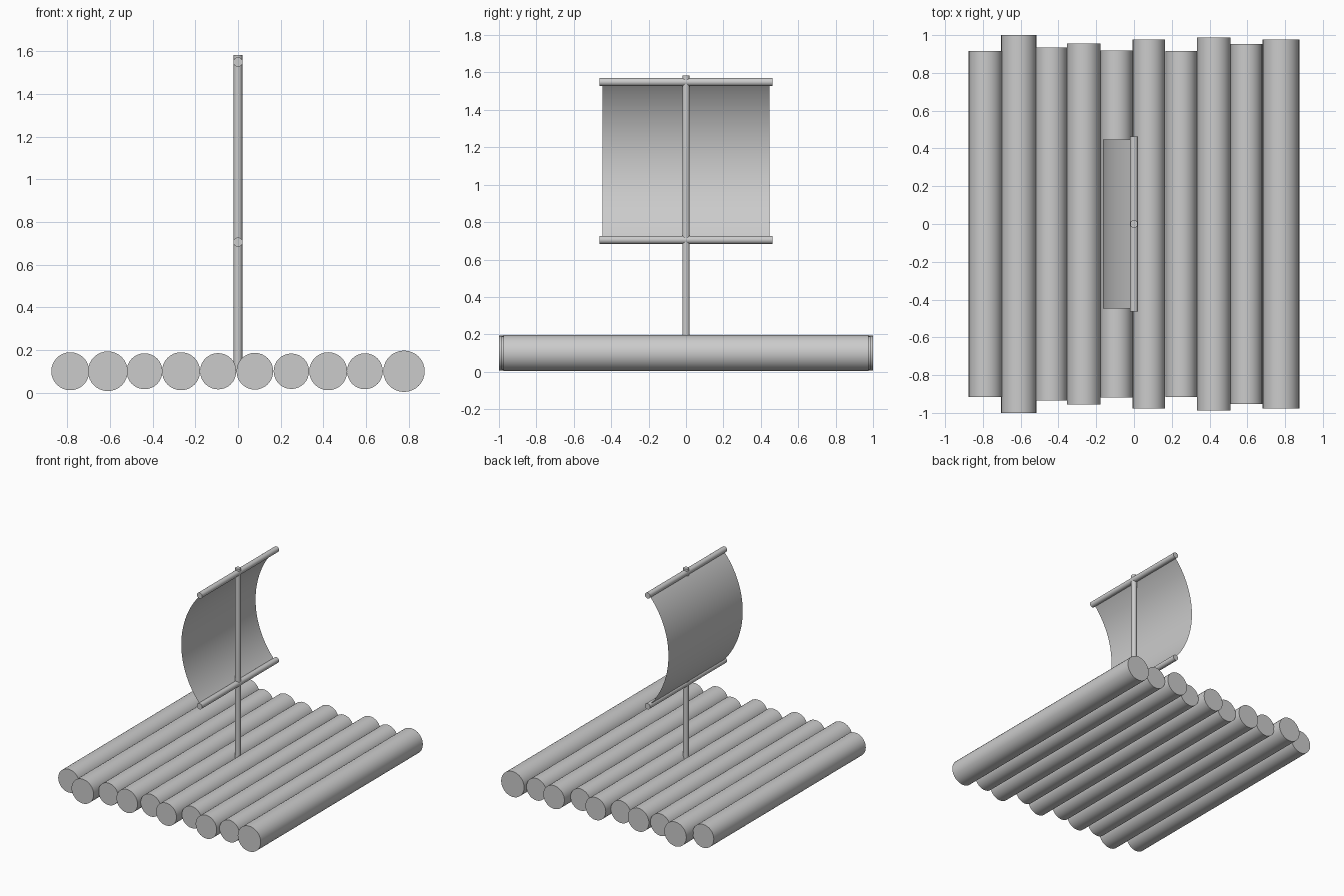
import bpy, math
from mathutils import Vector

if "Cube" in bpy.data.objects:
    bpy.data.objects.remove(bpy.data.objects["Cube"])

# One plain grey for everything
grey = bpy.data.materials.new("plain_grey")
grey.use_nodes = True
COLOUR = (0.6, 0.6, 0.6, 1)
grey.diffuse_color = COLOUR
grey.node_tree.nodes["Principled BSDF"].inputs["Base Color"].default_value = COLOUR


def pole(name, start, end, radius, sides=32):
    """Round pole between two points, with smooth sides and crisp ends."""
    a, b = Vector(start), Vector(end)
    bpy.ops.mesh.primitive_cylinder_add(
        vertices=sides, radius=radius, depth=(b - a).length, location=(a + b) / 2,
        rotation=(b - a).to_track_quat('Z', 'Y').to_euler())
    ob = bpy.context.object
    ob.name = name
    ob.data.materials.append(grey)
    bpy.ops.object.shade_smooth_by_angle(angle=math.radians(40))
    return ob


# Deck logs: centre x, radius, half length
LOGS = [(-.786, .089, .915), (-.61, .093, 1), (-.438, .084, .935),
        (-.267, .089, .955), (-.093, .085, .918), (.079, .086, .976),
        (.25, .083, .915), (.423, .089, .987), (.595, .084, .952),
        (.778, .097, .976)]
for i, (x, r, half) in enumerate(LOGS, 1):
    pole(f"deck_log_{i}", (x, -half, .1), (x, half, .1), r)

# Mast and the two yards
LOW, HIGH = .705, 1.549
pole("mast", (0, 0, .1), (0, 0, 1.583), .02, 24)
for name, z in (("lower_yard", LOW), ("upper_yard", HIGH)):
    pole(name, (0, -.463, z), (0, .463, z), .022, 24)

# Sail: a thin sheet bowed along a circular arc between the yards
BULGE, HALF_WIDTH, STEPS = .165, .447, 32
chord = (HIGH - LOW) / 2
radius = (chord ** 2 + BULGE ** 2) / (2 * BULGE)
sweep = math.asin(chord / radius)
verts, faces = [], []
for i in range(STEPS + 1):
    a = sweep * (2 * i / STEPS - 1)
    x = radius - BULGE - radius * math.cos(a)
    z = (LOW + HIGH) / 2 + radius * math.sin(a)
    verts += [(x, -HALF_WIDTH, z), (x, HALF_WIDTH, z)]
    if i:
        faces.append((2 * i - 2, 2 * i - 1, 2 * i + 1, 2 * i))
mesh = bpy.data.meshes.new("sail")
mesh.from_pydata(verts, [], faces)
mesh.materials.append(grey)
mesh.shade_smooth()
sail = bpy.data.objects.new("sail", mesh)
bpy.context.collection.objects.link(sail)
